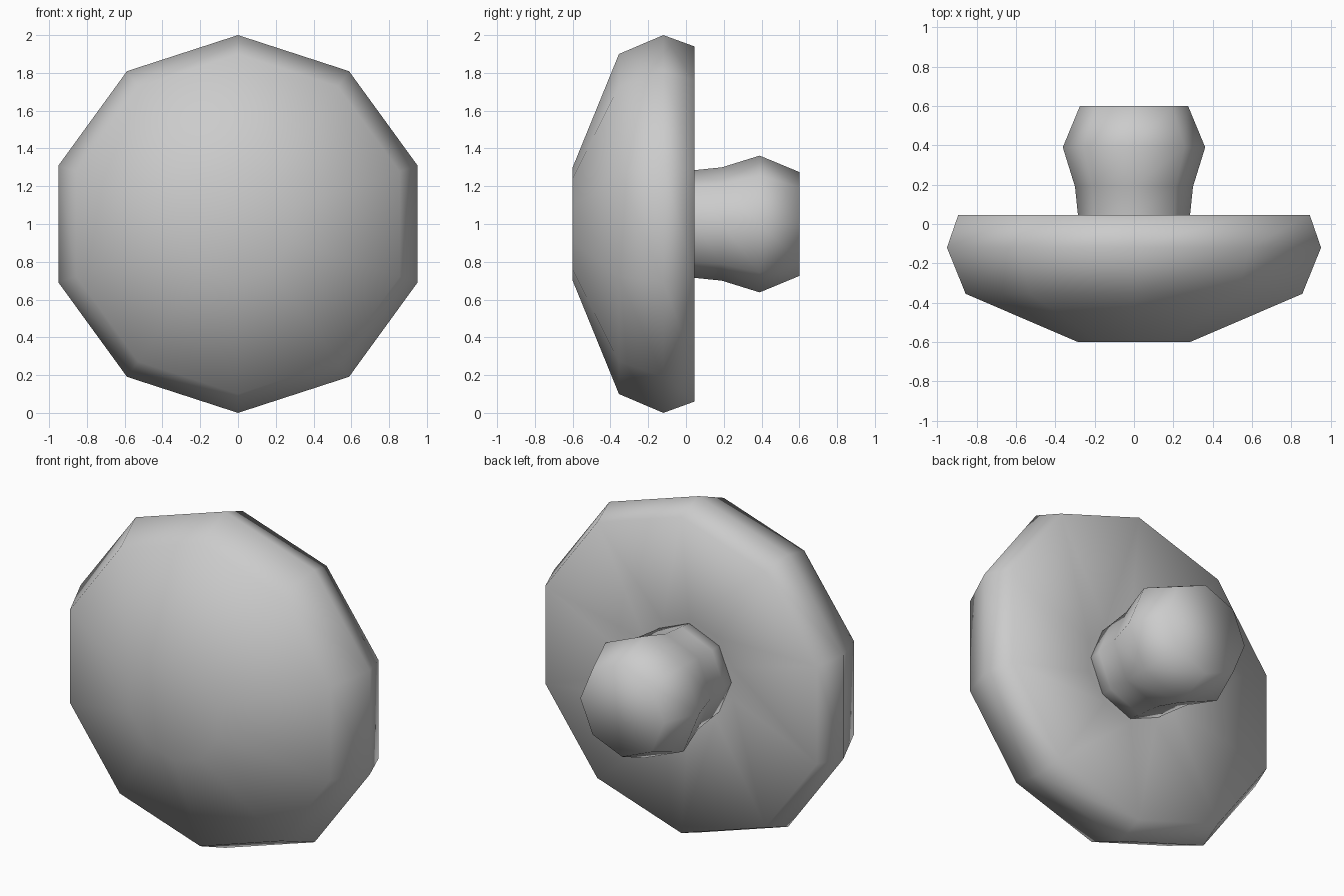
import bpy
import bmesh
from math import sin, cos, tau

if "Cube" in bpy.data.objects:
    bpy.data.objects.remove(bpy.data.objects["Cube"])


def lathe(name, profile, sides):
    """Closed solid turned around the y axis at z = 1 from (radius, y) points."""
    bm = bmesh.new()
    rings = []
    for r, y in profile:
        rings.append([bm.verts.new((r * sin(tau * i / sides), y, 1 + r * cos(tau * i / sides)))
                      for i in range(sides)])
    for a, b in zip(rings, rings[1:]):
        for i in range(sides):
            j = (i + 1) % sides
            bm.faces.new((a[i], a[j], b[j], b[i]))
    bm.faces.new(rings[0])
    bm.faces.new(rings[-1])
    bmesh.ops.recalc_face_normals(bm, faces=bm.faces)
    for f in bm.faces:
        f.smooth = True
    mesh = bpy.data.meshes.new(name)
    bm.to_mesh(mesh)
    bm.free()
    obj = bpy.data.objects.new(name, mesh)
    bpy.context.collection.objects.link(obj)
    return obj


# Ten-sided domed cap with a shallow dished back
lathe("domed_cap", [(0.30, -0.60), (0.90, -0.355), (1.00, -0.12),
                    (0.94, 0.045), (0.30, -0.03)], 10)

# Eight-sided flared stem, seated in the dish
lathe("stem", [(0.275, -0.06), (0.285, 0.045), (0.30, 0.19),
               (0.362, 0.39), (0.275, 0.60)], 8)
